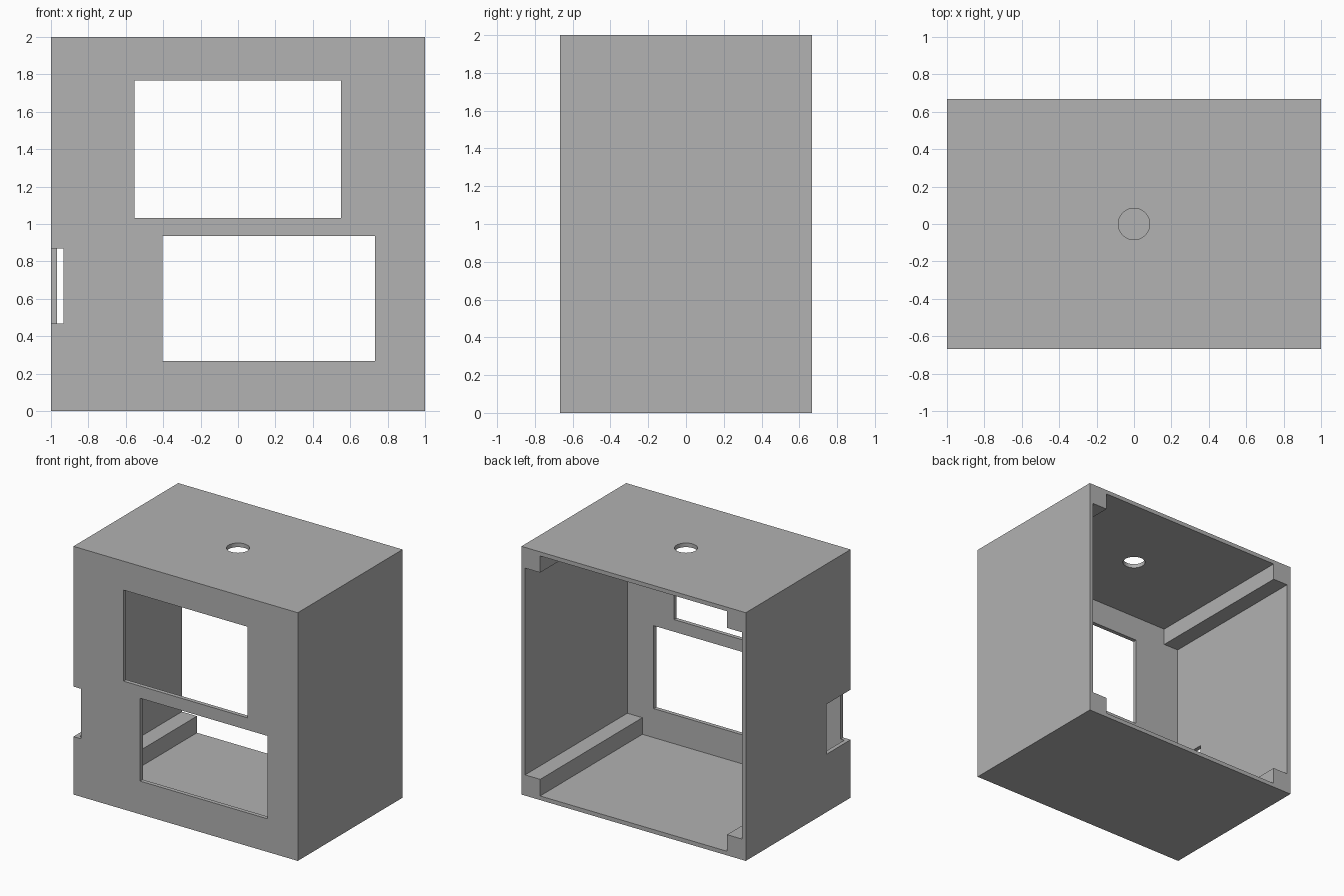
import bpy
import bmesh
from mathutils import Vector

if "Cube" in bpy.data.objects:
    bpy.data.objects.remove(bpy.data.objects["Cube"])

HALF_X, HALF_Y, HEIGHT = 1.0, 0.667, 2.0
WALL, RAIL = 0.033, 0.167

grey = bpy.data.materials.new("plain grey")
grey.use_nodes = True
colour = (0.445, 0.445, 0.445, 1)
grey.diffuse_color = colour
grey.node_tree.nodes["Principled BSDF"].inputs["Base Color"].default_value = colour


def prism(name, outline, y0, y1):
    """Extrude an (x, z) outline along y."""
    bm = bmesh.new()
    face = bm.faces.new([bm.verts.new((x, y0, z)) for x, z in outline])
    grown = bmesh.ops.extrude_face_region(bm, geom=[face])["geom"]
    verts = [v for v in grown if isinstance(v, bmesh.types.BMVert)]
    bmesh.ops.translate(bm, verts=verts, vec=Vector((0, y1 - y0, 0)))
    bmesh.ops.recalc_face_normals(bm, faces=bm.faces)
    mesh = bpy.data.meshes.new(name)
    bm.to_mesh(mesh)
    bm.free()
    mesh.materials.append(grey)
    obj = bpy.data.objects.new(name, mesh)
    bpy.context.collection.objects.link(obj)
    return obj


def box(name, x0, x1, y0, y1, z0, z1):
    return prism(name, [(x0, z0), (x1, z0), (x1, z1), (x0, z1)], y0, y1)


# Outer block
case = box("case", -HALF_X, HALF_X, -HALF_Y, HALF_Y, 0, HEIGHT)

# Cavity open at the back; its notched corners leave the four corner rails
xw, xr = HALF_X - WALL, HALF_X - RAIL
zw, zr = HEIGHT / 2 - WALL, HEIGHT / 2 - RAIL
quarter = [(xw, zr), (xr, zr), (xr, zw)]
cross = quarter + [(-x, z) for x, z in reversed(quarter)]
cross += [(-x, -z) for x, z in cross]
cavity = prism("cavity_cutter", [(x, z + HEIGHT / 2) for x, z in cross],
               -HALF_Y + WALL, HALF_Y + 0.2)

# Front windows and the slot wrapping round the front edge
front = (-HALF_Y - 0.1, -HALF_Y + 0.1)
upper = box("upper_window_cutter", -0.554, 0.55, *front, 1.033, 1.767)
lower = box("lower_window_cutter", -0.405, 0.732, *front, 0.267, 0.935)
slot = box("side_slot_cutter", -1.1, -0.933, -HALF_Y - 0.1, -0.36, 0.467, 0.87)

# Round hole in the top
bpy.ops.mesh.primitive_cylinder_add(vertices=64, radius=0.084, depth=0.2,
                                    location=(0, 0, HEIGHT))
hole = bpy.context.object
hole.name = "top_hole_cutter"
hole.data.materials.append(grey)

cutters = [cavity, upper, lower, slot, hole]
for cutter in cutters:
    cutter.hide_render = True
    mod = case.modifiers.new(cutter.name, "BOOLEAN")
    mod.operation = "DIFFERENCE"
    mod.solver = "EXACT"
    mod.object = cutter

# Bake the cuts and drop the cutters
bpy.context.view_layer.update()
depsgraph = bpy.context.evaluated_depsgraph_get()
baked = bpy.data.meshes.new_from_object(case.evaluated_get(depsgraph))
case.modifiers.clear()
case.data = baked
for cutter in cutters:
    bpy.data.objects.remove(cutter)

# Smooth only the round hole
bpy.ops.object.select_all(action="DESELECT")
case.select_set(True)
bpy.context.view_layer.objects.active = case
bpy.ops.object.shade_smooth_by_angle(angle=0.5)
